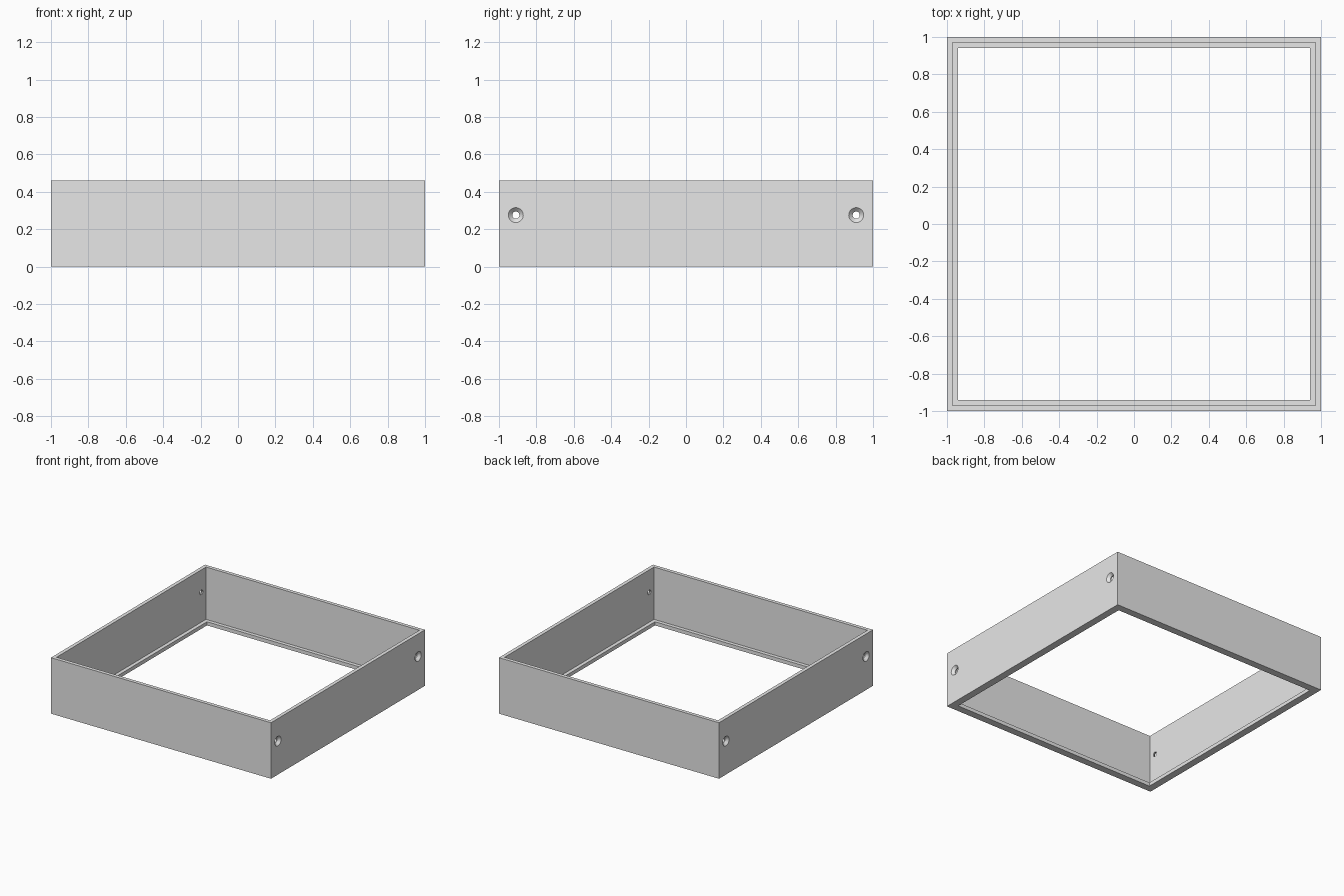
import bpy
import bmesh
from math import cos, sin, tau

cube = bpy.data.objects.get("Cube")
if cube:
    bpy.data.objects.remove(cube, do_unlink=True)

HEIGHT, LEDGE = 0.46, 0.03
OUTER, INNER, LIP = 1.0, 0.97, 0.94
HOLE_Y, HOLE_Z = 0.91, 0.275
SINK_R, BORE_R = 0.04, 0.019
SIDES = 32

grey = bpy.data.materials.new("light_grey")
grey.use_nodes = True
grey.diffuse_color = (0.8, 0.8, 0.8, 1)
grey.node_tree.nodes["Principled BSDF"].inputs["Base Color"].default_value = (0.8, 0.8, 0.8, 1)


def make_object(name, bm):
    bmesh.ops.recalc_face_normals(bm, faces=bm.faces)
    mesh = bpy.data.meshes.new(name)
    bm.to_mesh(mesh)
    bm.free()
    mesh.materials.append(grey)
    obj = bpy.data.objects.new(name, mesh)
    bpy.context.collection.objects.link(obj)
    return obj


def bridge(bm, a, b):
    for i in range(len(a)):
        j = (i + 1) % len(a)
        bm.faces.new((a[i], a[j], b[j], b[i]))


# Square frame: one wall-and-ledge section carried round four corners
section = [(OUTER, 0), (OUTER, HEIGHT), (INNER, HEIGHT),
           (INNER, LEDGE), (LIP, LEDGE), (LIP, 0)]
bm = bmesh.new()
rings = [[bm.verts.new((sx * r, sy * r, z))
          for sx, sy in ((-1, -1), (1, -1), (1, 1), (-1, 1))] for r, z in section]
for k, ring in enumerate(rings):
    bridge(bm, ring, rings[(k + 1) % len(rings)])
frame = make_object("tray_frame", bm)

# Countersunk screw holes in both side walls
flare = 0.02
profile = [(OUTER + flare, SINK_R + flare), (OUTER - SINK_R + BORE_R, BORE_R),
           (INNER - flare, BORE_R)]
bm = bmesh.new()
for side in (-1, 1):
    for end in (-1, 1):
        loops = [[bm.verts.new((side * x,
                                end * HOLE_Y + r * cos(tau * i / SIDES),
                                HOLE_Z + r * sin(tau * i / SIDES)))
                  for i in range(SIDES)] for x, r in profile]
        for a, b in zip(loops, loops[1:]):
            bridge(bm, a, b)
        bm.faces.new(loops[0])
        bm.faces.new(loops[-1])
cutter = make_object("screw_hole_cutter", bm)
cutter.hide_render = True
cutter.hide_viewport = True

cut = frame.modifiers.new("screw_holes", "BOOLEAN")
cut.operation = "DIFFERENCE"
cut.solver = "EXACT"
cut.object = cutter

# Bake the holes, then smooth only their round walls
bpy.context.view_layer.objects.active = frame
frame.select_set(True)
bpy.ops.object.modifier_apply(modifier=cut.name)
bpy.data.objects.remove(cutter, do_unlink=True)
bpy.ops.object.shade_smooth_by_angle(angle=0.5)
